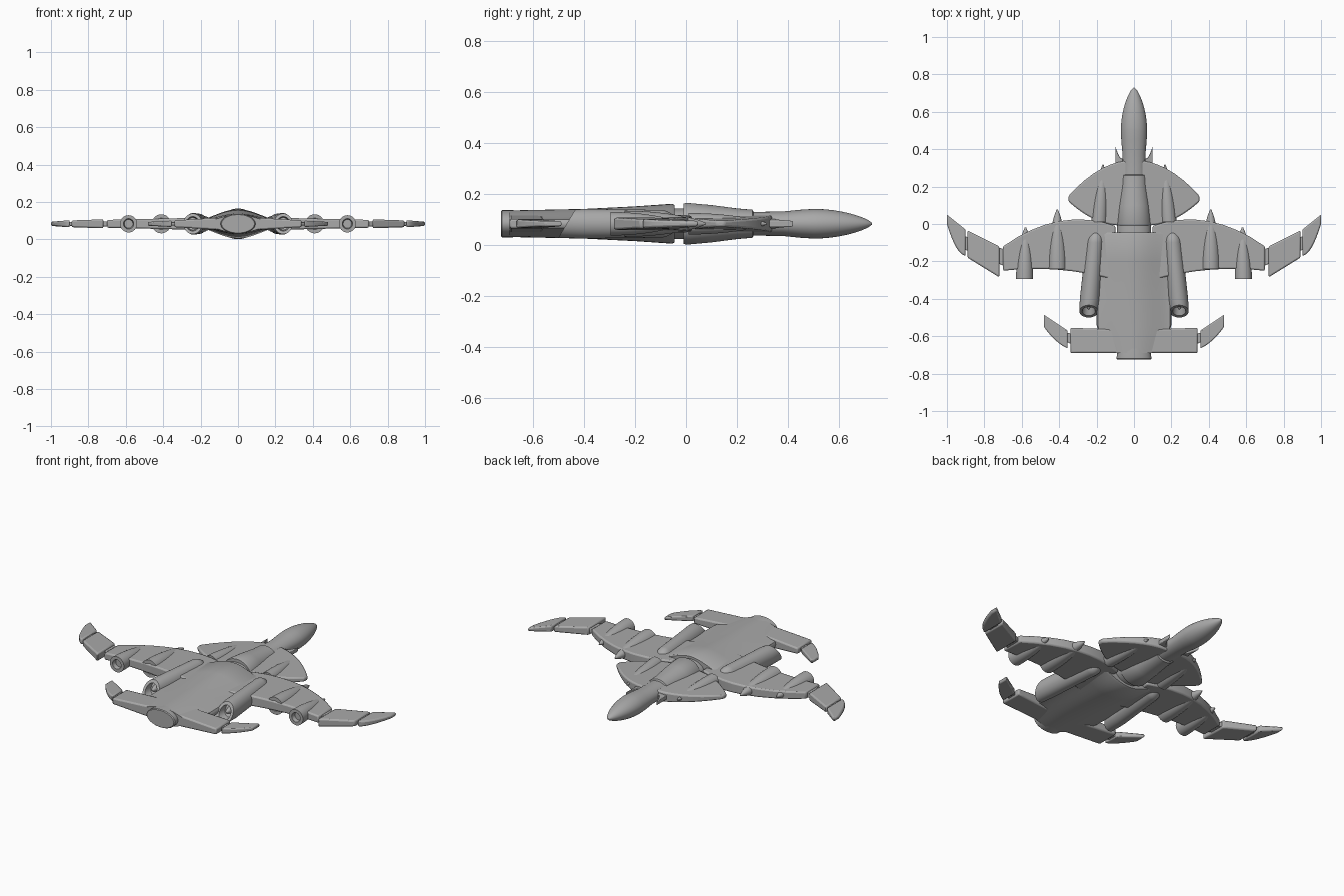
import bpy, bmesh
from math import cos, sin, pi, radians

cube = bpy.data.objects.get("Cube")
if cube:
    bpy.data.objects.remove(cube)

MID = 0.083  # height of the symmetry plane

hull_grey = bpy.data.materials.new("hull grey")
hull_grey.use_nodes = True
GREY = (0.4, 0.4, 0.4, 1)
hull_grey.diffuse_color = GREY
hull_grey.node_tree.nodes["Principled BSDF"].inputs["Base Color"].default_value = GREY


def finish(name, bm, mirror, bevel=0):
    """Turn the mesh into a shaded object, bevelled and mirrored on demand."""
    bmesh.ops.recalc_face_normals(bm, faces=bm.faces)
    mesh = bpy.data.meshes.new(name)
    bm.to_mesh(mesh)
    bm.free()
    mesh.materials.append(hull_grey)
    part = bpy.data.objects.new(name, mesh)
    bpy.context.collection.objects.link(part)
    bpy.ops.object.select_all(action='DESELECT')
    part.select_set(True)
    bpy.context.view_layer.objects.active = part
    bpy.ops.object.shade_smooth_by_angle(angle=radians(35))
    if bevel:
        edge = part.modifiers.new("edge", 'BEVEL')
        edge.width = bevel
        edge.segments = 2
    if mirror:
        part.modifiers.new("mirror", 'MIRROR')


def mix(a, b, t):
    return a + (b - a) * t


def oval(angle):
    return cos(angle), sin(angle)


def spined(angle):
    """Wide section with a rounded spine that fades to thin sides."""
    across, up = cos(angle), sin(angle)
    edge = max(-1, min(1, up * 4))
    return across, edge * (0.3 + 0.7 * cos(across * pi / 2) ** 1.5)


def loft(name, stations, section=oval, mirror=False, sides=32):
    """Skin sections given as (y, centre x, half width, half height, lean)."""
    bm = bmesh.new()
    rings = []
    for y, centre, width, height, lean in stations:
        ring = []
        for i in range(sides):
            across, up = section(2 * pi * i / sides)
            ring.append(bm.verts.new((centre + width * across, y + lean * up, MID + height * up)))
        rings.append(ring)
    for front, back in zip(rings, rings[1:]):
        for i in range(sides):
            bm.faces.new((front[i - 1], front[i], back[i], back[i - 1]))
    bm.faces.new(rings[0])
    bm.faces.new(rings[-1])
    finish(name, bm, mirror)


def body(name, stations, section=oval):
    """Centred loft from (y, half width, half height)."""
    loft(name, [(y, 0, width, height, 0) for y, width, height in stations], section, sides=48)


def ogive(front, back, width, height, steps=10):
    """Rounded point growing to full size, as (y, half width, half height)."""
    rule = [(t, sin(pi / 2 * t) ** 0.65) for t in [max(i, 0.1) / steps for i in range(steps + 1)]]
    return [(mix(front, back, t), width * k, height * k) for t, k in rule]


def pod(name, tip_x, end_x, front, back, radius):
    """Tapered pod with a recessed exhaust."""
    shell = [(y, mix(tip_x, end_x, (front - y) / (front - back)), width, height, 0)
             for y, width, height in ogive(front, back, radius, radius)]
    rim, floor = radius * 0.6, radius * 0.5
    shell += [(back, end_x, rim, rim, 0), (back + radius / 2, end_x, floor, floor, 0)]
    loft(name, shell, mirror=True)


def panel(name, span, lead, trail, thick, lead_bow=0, trail_bow=0, bevel=0.008, steps=8):
    """Mirrored wing panel; each pair runs root to tip and bows curve the edges."""
    bm = bmesh.new()
    front, rear = [], []
    for i in range(steps + 1):
        t = i / steps
        arch = 4 * t * (1 - t)
        x = mix(*span, t)
        front.append((x, mix(*lead, t) + lead_bow * arch, t))
        rear.append((x, mix(*trail, t) + trail_bow * arch, t))
    outline = front + rear[::-1]
    top, bottom = [[bm.verts.new((x, y, MID + side * mix(*thick, t))) for x, y, t in outline]
                   for side in (1, -1)]
    bm.faces.new(top)
    bm.faces.new(bottom)
    for i in range(len(outline)):
        bm.faces.new((top[i - 1], top[i], bottom[i], bottom[i - 1]))
    finish(name, bm, True, bevel)


# Forward fuselage: pointed nose, neck, flared collar and recessed waist
body("nose", ogive(0.73, 0.5, 0.07, 0.058, steps=16)
     + [(0.45, 0.068, 0.055), (0.38, 0.062, 0.048), (0.25, 0.064, 0.046)])
body("collar", [(0.265, 0.06, 0.046), (0.26, 0.069, 0.055), (0.2, 0.071, 0.06),
                (0.1, 0.084, 0.073), (0, 0.094, 0.082), (-0.01, 0.09, 0.078)])
body("waist", [(0.02, 0.09, 0.06), (-0.07, 0.09, 0.06)])

# Rear fuselage: broad body with a raised spine, ending in an oval tail
body("rear_body", [(-0.045, 0.19, 0.073), (-0.055, 0.2, 0.078), (-0.2, 0.2, 0.068),
                   (-0.4, 0.2, 0.058), (-0.54, 0.2, 0.055), (-0.69, 0.16, 0.052)], spined)
body("tail_end", [(-0.5, 0.06, 0.045), (-0.68, 0.09, 0.053), (-0.72, 0.093, 0.053),
                  (-0.725, 0.088, 0.049)])

# Shoulder plates with forward spikes
panel("shoulder_plate", span=(0, 0.35), lead=(0.34, 0.15), trail=(0, 0.12),
      thick=(0.035, 0.012), lead_bow=0.05, trail_bow=-0.05)
panel("shoulder_spike", span=(0.06, 0.1), lead=(0.35, 0.42), trail=(0.3, 0.3),
      thick=(0.02, 0.012), lead_bow=-0.02, bevel=0.004)

# Main wings in three jointed panels
panel("inner_wing", span=(0.1, 0.7), lead=(-0.01, -0.12), trail=(-0.3, -0.25),
      thick=(0.035, 0.021), lead_bow=0.08, trail_bow=0.03)
panel("wing_joint", span=(0.68, 0.92), lead=(-0.14, -0.06), trail=(-0.23, -0.13),
      thick=(0.014, 0.01), bevel=0.003)
panel("outer_wing", span=(0.72, 0.89), lead=(-0.12, -0.035), trail=(-0.285, -0.18),
      thick=(0.024, 0.018))
panel("wing_tip", span=(0.9, 1), lead=(-0.03, 0.05), trail=(-0.17, 0),
      thick=(0.019, 0.011), trail_bow=-0.04)

# Pods on the shoulders and along the wings
pod("shoulder_pod", tip_x=0.165, end_x=0.186, front=0.32, back=0.01, radius=0.042)
pod("inner_wing_pod", tip_x=0.41, end_x=0.41, front=0.08, back=-0.24, radius=0.051)
pod("outer_wing_pod", tip_x=0.58, end_x=0.585, front=-0.015, back=-0.295, radius=0.046)

# Main engines: blunt intake, slightly splayed duct and slanted open exhaust
duct = [(y, mix(0.2, 0.242, -y / 0.46), width, height, 0)
        for y, width, height in ogive(-0.025, -0.1, 0.047, 0.054) + [(-0.4, 0.053, 0.058)]]
duct += [(y, 0.242, 0.05 * k, 0.055 * k, 0.033 * k)
         for y, k in ((-0.467, 1), (-0.467, 0.7), (-0.42, 0.6))]
loft("engine", duct, mirror=True)
loft("exhaust_cone", [(y, 0.242, width, height, 0)
                      for y, width, height in ogive(-0.46, -0.4, 0.02, 0.02)], mirror=True)

# Tail planes with swept tips
panel("tail_plane", span=(0.06, 0.34), lead=(-0.565, -0.555), trail=(-0.69, -0.69),
      thick=(0.035, 0.018))
panel("tail_joint", span=(0.32, 0.4), lead=(-0.59, -0.57), trail=(-0.65, -0.61),
      thick=(0.01, 0.008), bevel=0.003)
panel("tail_tip", span=(0.355, 0.482), lead=(-0.57, -0.485), trail=(-0.665, -0.55),
      thick=(0.017, 0.01), trail_bow=-0.015, bevel=0.006)
